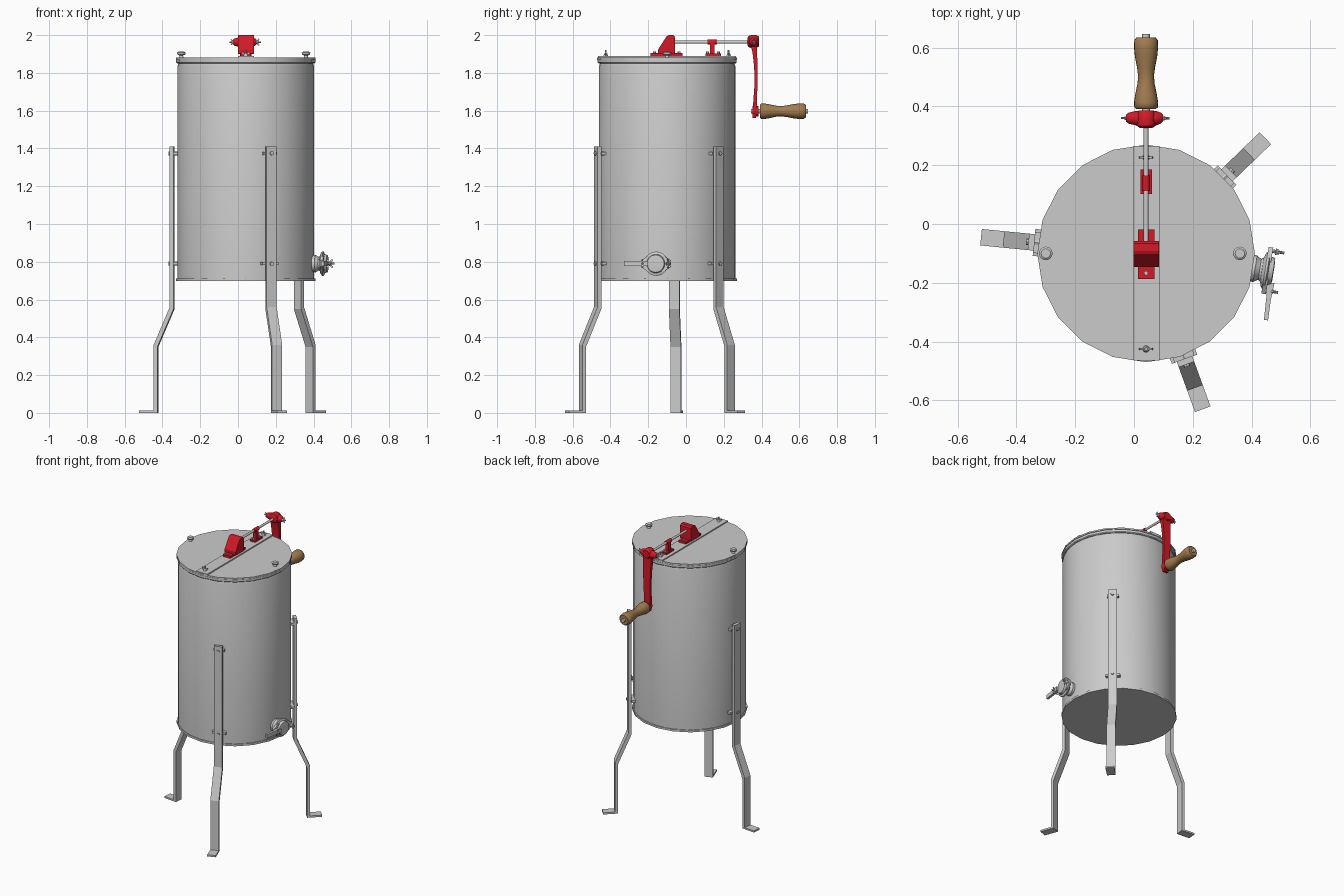
import bpy, bmesh, math
from mathutils import Vector

if "Cube" in bpy.data.objects:
    bpy.data.objects.remove(bpy.data.objects["Cube"])

CX, CY = 0.041, -0.10   # drum axis


def material(name, col):
    m = bpy.data.materials.new(name)
    m.diffuse_color = col
    m.use_nodes = True
    m.node_tree.nodes["Principled BSDF"].inputs["Base Color"].default_value = m.diffuse_color
    return m


RED = material("red_paint", (0.65, 0.01, 0.02, 1))
WOOD = material("wood", (0.36, 0.2, 0.08, 1))


def finish(name, bm, mat=None, smooth=None):
    bmesh.ops.recalc_face_normals(bm, faces=bm.faces[:])
    me = bpy.data.meshes.new(name)
    bm.to_mesh(me)
    bm.free()
    ob = bpy.data.objects.new(name, me)
    bpy.context.collection.objects.link(ob)
    if mat:
        me.materials.append(mat)
    if smooth:
        bpy.ops.object.select_all(action='DESELECT')
        ob.select_set(True)
        bpy.context.view_layer.objects.active = ob
        bpy.ops.object.shade_smooth_by_angle(angle=math.radians(smooth))
    return ob


def lathe(name, profile, loc, axis=(0, 0, 1), n=16, mat=None, smooth=35):
    """Revolve (radius, height) points about an axis, capping both ends."""
    bm = bmesh.new()
    q = Vector(axis).to_track_quat('Z', 'Y')
    rings = []
    for r, h in profile:
        rings.append([bm.verts.new(Vector(loc) + q @ Vector(
            (r * math.cos(a), r * math.sin(a), h)))
            for a in (math.pi / 2 + 2 * math.pi * i / n for i in range(n))])
    for a, b in zip(rings, rings[1:]):
        for i in range(n):
            j = (i + 1) % n
            bm.faces.new((a[i], a[j], b[j], b[i]))
    bm.faces.new(rings[0])
    bm.faces.new(rings[-1])
    return finish(name, bm, mat, smooth)


def rod(name, loc, axis, length, r, n=12, mat=None):
    return lathe(name, [(r, 0), (r, length)], loc, axis, n, mat)


def prism(name, pts, vec, mat=None):
    """Extrude a closed outline along a vector."""
    bm = bmesh.new()
    a = [bm.verts.new(p) for p in pts]
    b = [bm.verts.new(Vector(p) + Vector(vec)) for p in pts]
    for i in range(len(a)):
        j = (i + 1) % len(a)
        bm.faces.new((a[i], a[j], b[j], b[i]))
    bm.faces.new(a)
    bm.faces.new(b)
    return finish(name, bm, mat)


def box(name, lo, hi, mat=None):
    (x0, y0, z0), (x1, y1, z1) = lo, hi
    return prism(name, [(x0, y0, z0), (x1, y0, z0), (x1, y1, z0), (x0, y1, z0)],
                 (0, 0, z1 - z0), mat)


def wing_nut(name, loc, axis, side, s=1.0):
    """Threaded stud, conical nut and two tilted wings."""
    loc, ax, sd = Vector(loc), Vector(axis).normalized(), Vector(side).normalized()
    lathe(name + "_nut", [(.012 * s, 0), (.008 * s, .012 * s), (.005 * s, .013 * s),
                          (.005 * s, .03 * s)], loc, ax, 10)
    t = ax.cross(sd) * .003 * s
    for k in (-1, 1):
        pts = [loc + (sd * u * k + ax * v) * s - t for u, v in
               ((.004, .003), (.012, .003), (.024, .016), (.02, .022), (.004, .012))]
        prism(name + "_wing", pts, t * 2)


# drum
lathe("drum", [(.345, .70), (.361, .70), (.361, 1.835), (.356, 1.85), (.35, 1.87)],
      (CX, CY, 0), n=40)
lathe("bottom_rim", [(.35, .697), (.369, .697), (.369, .711), (.35, .711)], (CX, CY, 0), n=20)
lathe("top_rim", [(.35, 1.85), (.363, 1.85), (.368, 1.855), (.368, 1.87), (.36, 1.872)],
      (CX, CY, 0), n=20)
lathe("lid", [(.37, 1.872), (.37, 1.882)], (CX, CY, 0), n=20)

# crossbar, lid knobs and wing nuts
box("crossbar", (-.001, -.465, 1.878), (.086, .266, 1.89))
for x in (-.30, .36):
    lathe("lid_knob", [(.012, 1.88), (.009, 1.892), (.021, 1.897), (.023, 1.907), (.016, 1.912)],
          (x, CY, 0))
for y in (-.425, .226):
    wing_nut("crossbar_fixing", (CX, y, 1.89), (0, 0, 1), (1, 0, 0), 1.0)

# legs with brackets and bolts
LEG = [(.402, 1.41), (.402, .56), (.487, .36), (.487, .012), (.564, .012),
       (.564, 0), (.467, 0), (.467, .35), (.381, .55), (.381, 1.41)]
for deg in (174.4, 44, -70):
    a = math.radians(deg)
    R = Vector((math.cos(a), math.sin(a), 0))
    T = Vector((-R.y, R.x, 0))
    C = Vector((CX, CY, 0))

    def at(r, t, z):
        return C + R * r + T * t + Vector((0, 0, z))

    prism("leg", [at(r, -.028, z) for r, z in LEG], T * .056)
    for z, w in ((1.374, .036), (.79, .046)):
        prism("leg_bracket", [at(r, -w, h) for r, h in
                              ((.355, z - .008), (.383, z - .008), (.383, z + .008), (.355, z + .008))],
              T * 2 * w)
        rod("leg_bolt", at(.36, 0, z), R, .05, .011, 8)

# gear housing
box("housing_base", (.013, -.187, 1.888), (.07, -.018, 1.905), RED)
prism("gear_housing", [(-.001, y, z) for y, z in
                       ((-.147, 1.9), (-.147, 1.925), (-.102, 1.995), (-.092, 2.0),
                        (-.066, 2.0), (-.057, 1.99), (-.057, 1.9))], (.086, 0, 0), RED)

# shaft bearing
box("bearing_base", (.022, .102, 1.888), (.062, .185, 1.902), RED)
box("bearing_post", (.03, .126, 1.9), (.054, .152, 1.96), RED)
rod("bearing_sleeve", (CX, .113, 1.963), (0, 1, 0), .052, .013, 12, RED)
for y in (-.167, -.036, .115, .172):
    rod("base_bolt", (CX, y, 1.9), (0, 0, 1), .012, .008, 6)
rod("drive_shaft", (CX, -.07, 1.963), (0, 1, 0), .44, .008)

# crank hub with clamp ears and screws
lathe("crank_hub", [(.02, .326), (.032, .334), (.034, .35), (.034, .372), (.026, .386)],
      (CX, 0, 1.966), (0, 1, 0), 16, RED)
lathe("crank_clamp", [(.012, -.068), (.019, -.06), (.025, -.035), (.027, 0),
                      (.025, .035), (.019, .05), (.012, .057)],
      (CX, .36, 1.963), (1, 0, 0), 14, RED)
wing_nut("crank_screw_right", (.097, .36, 1.963), (1, 0, 0), (0, 0, 1), .8)
wing_nut("crank_screw_left", (-.024, .36, 1.963), (-1, 0, 0), (0, 0, 1), .7)

# crank arm, lofted through rectangular sections: y, z, half x, half y
bm = bmesh.new()
prev = None
for y, z, hx, hy in ((.357, 1.96, .03, .02), (.364, 1.91, .031, .012), (.37, 1.83, .028, .009),
                     (.371, 1.74, .026, .008), (.366, 1.66, .024, .009),
                     (.364, 1.6, .025, .011), (.362, 1.562, .018, .009)):
    ring = [bm.verts.new((CX + sx * hx, y + sy * hy, z))
            for sx, sy in ((-1, -1), (1, -1), (1, 1), (-1, 1))]
    if prev:
        for i in range(4):
            j = (i + 1) % 4
            bm.faces.new((prev[i], prev[j], ring[j], ring[i]))
    else:
        bm.faces.new(ring)
    prev = ring
bm.faces.new(prev)
finish("crank_arm", bm, RED, 30)
rod("crank_boss", (CX, .352, 1.597), (0, 1, 0), .033, .027, 14, RED)

# wooden handle
rod("handle_pin", (CX, .345, 1.597), (0, 1, 0), .302, .013)
lathe("handle_grip", [(.033, .391), (.04, .397), (.041, .415), (.036, .445), (.029, .478),
                      (.027, .505), (.031, .535), (.038, .57), (.041, .6), (.04, .625), (.033, .634)],
      (CX, 0, 1.597), (0, 1, 0), 20, WOOD, 50)

# honey gate
g = math.radians(-9)
G = Vector((math.cos(g), math.sin(g), 0))
S = Vector((-G.y, G.x, 0))
O = Vector((.40, -.15, .79))
lathe("gate_spout", [(.044, -.01), (.046, .012), (.04, .02), (.036, .028), (.042, .036),
                     (.056, .04), (.064, .046), (.064, .054), (.05, .058), (.046, .074),
                     (.03, .076)], O, G, 20)
prism("gate_plate", [O + G * .046 + S * s + Vector((0, 0, z)) for s, z in
                     ((-.08, -.016), (-.045, -.04), (.045, -.04), (.08, -.016),
                      (.08, .016), (.045, .04), (-.045, .04), (-.08, .016))], G * .016)
for k in (-1, 1):
    p = O + G * .056 + S * .068 * k
    rod("gate_stud", p, G, .025, .006, 8)
    wing_nut("gate_screw", p + G * .016, G, (0, 0, 1), 1.0)
prism("gate_lever", [(x, y, .777) for x, y in
                     ((.478, -.2), (.45, -.2), (.45, -.25), (.442, -.326), (.456, -.328), (.465, -.26))],
      (0, 0, .028))
